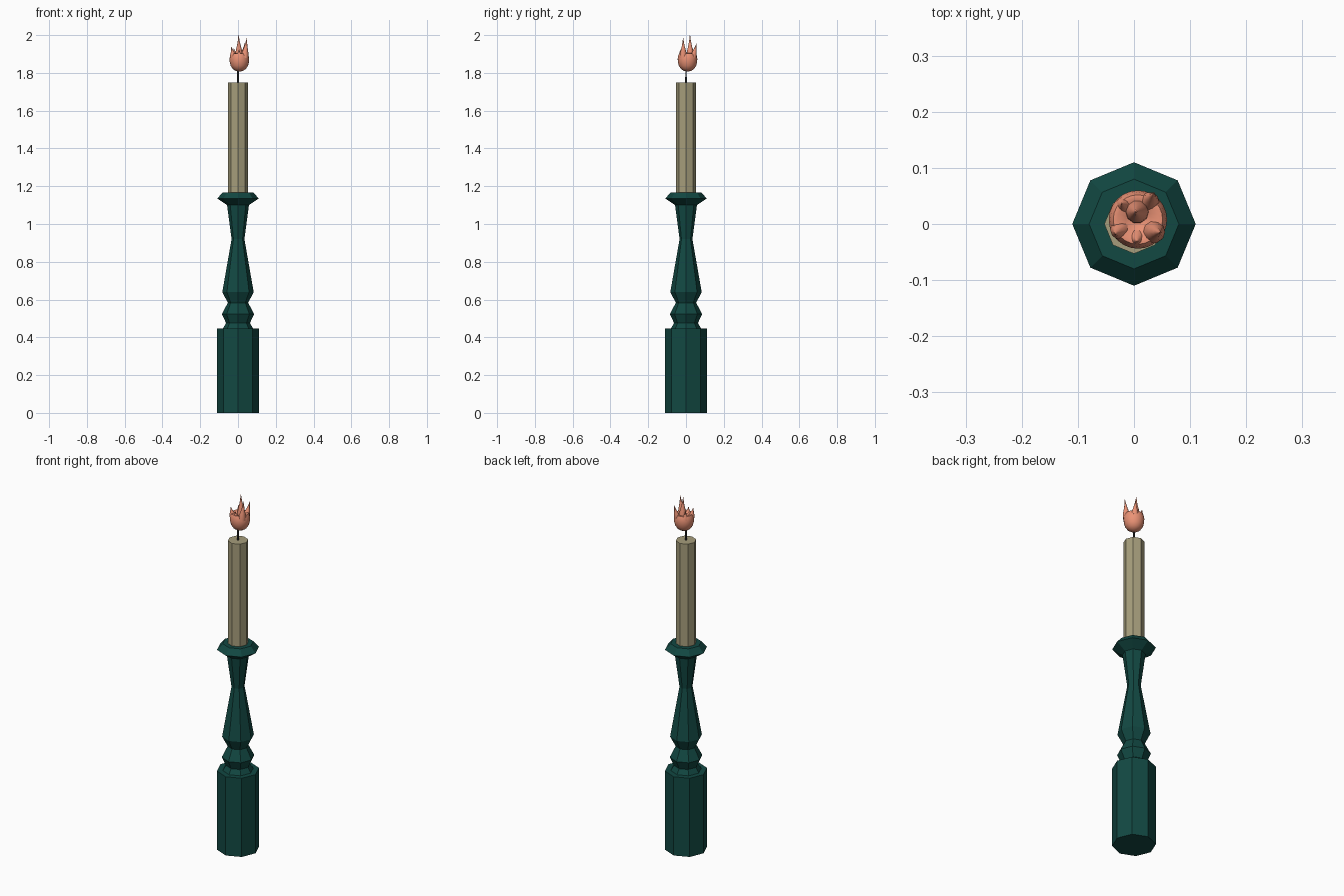
import bpy, bmesh
from math import cos, sin, pi, radians
from mathutils import Vector

if "Cube" in bpy.data.objects:
    bpy.data.objects.remove(bpy.data.objects["Cube"])


def material(name, rgb):
    m = bpy.data.materials.new(name)
    m.diffuse_color = (*rgb, 1)
    m.use_nodes = True
    m.node_tree.nodes["Principled BSDF"].inputs["Base Color"].default_value = m.diffuse_color
    return m


def loft(bm, rings, sides):
    """Skin horizontal rings given as (x, y, z, radius), capped at both ends."""
    loops = [[bm.verts.new((x + r * cos(2 * pi * i / sides), y + r * sin(2 * pi * i / sides), z))
              for i in range(sides)] for x, y, z, r in rings]
    for a, b in zip(loops, loops[1:]):
        for i in range(sides):
            j = (i + 1) % sides
            bm.faces.new((a[i], a[j], b[j], b[i]))
    bm.faces.new(loops[0][::-1])
    bm.faces.new(loops[-1])


def finish(bm, name, mat, smooth=False):
    me = bpy.data.meshes.new(name)
    bm.to_mesh(me)
    bm.free()
    ob = bpy.data.objects.new(name, me)
    bpy.context.collection.objects.link(ob)
    me.materials.append(mat)
    if smooth:
        bpy.context.view_layer.objects.active = ob
        ob.select_set(True)
        bpy.ops.object.shade_smooth_by_angle(angle=radians(50))
        ob.select_set(False)
    return ob


def turned(name, profile, sides, mat):
    bm = bmesh.new()
    loft(bm, [(0, 0, z, r) for r, z in profile], sides)
    return finish(bm, name, mat)


green = material("dark_green", (0.006, 0.065, 0.055))
wax = material("wax", (0.38, 0.34, 0.2))
black = material("wick_grey", (0.03, 0.03, 0.03))
orange = material("flame_orange", (0.83, 0.29, 0.18))

# Octagonal turned holder
turned("candlestick", [(0.11, 0), (0.11, 0.447), (0.08, 0.447), (0.063, 0.475), (0.085, 0.523),
                       (0.054, 0.583), (0.083, 0.64), (0.034, 0.92), (0.058, 1.10),
                       (0.11, 1.135), (0.08, 1.168)], 8, green)

# Candle and wick
turned("candle", [(0.053, 1.16), (0.053, 1.75)], 8, wax)
turned("wick", [(0.005, 1.74), (0.004, 1.83)], 6, black)

# Flame: rounded cup with a hollow top
cx, cy = 0.007, 0.008
bm = bmesh.new()
cup = [(0.004, 1.807), (0.02, 1.811), (0.035, 1.821), (0.046, 1.838), (0.051, 1.858),
       (0.052, 1.875), (0.049, 1.892), (0.044, 1.903), (0.036, 1.904), (0.022, 1.894), (0.004, 1.888)]
loft(bm, [(cx, cy, z, r) for r, z in cup], 24)

# Tapering tongues rising from the cup: (base x, base y, tip x, tip y, tip z, base radius)
tongues = [(0.006, 0.022, 0.003, 0.021, 2.0, 0.022),
           (0.034, -0.014, 0.047, -0.015, 1.985, 0.021),
           (-0.022, -0.008, -0.035, -0.018, 1.937, 0.020),
           (0.026, 0.036, 0.036, 0.056, 1.957, 0.019),
           (-0.016, 0.032, -0.022, 0.036, 1.93, 0.018),
           (0.004, -0.022, 0.006, -0.031, 1.925, 0.019)]
for bx, by, tx, ty, tz, r in tongues:
    base, tip = Vector((bx, by, 1.878)), Vector((tx, ty, tz))
    rings = []
    for t, s in ((0, 1), (0.2, 0.9), (0.4, 0.65), (0.6, 0.38), (0.8, 0.18), (1, 0.04)):
        p = base.lerp(tip, t)
        rings.append((p.x, p.y, p.z, r * s))
    loft(bm, rings, 10)
finish(bm, "flame", orange, smooth=True)
